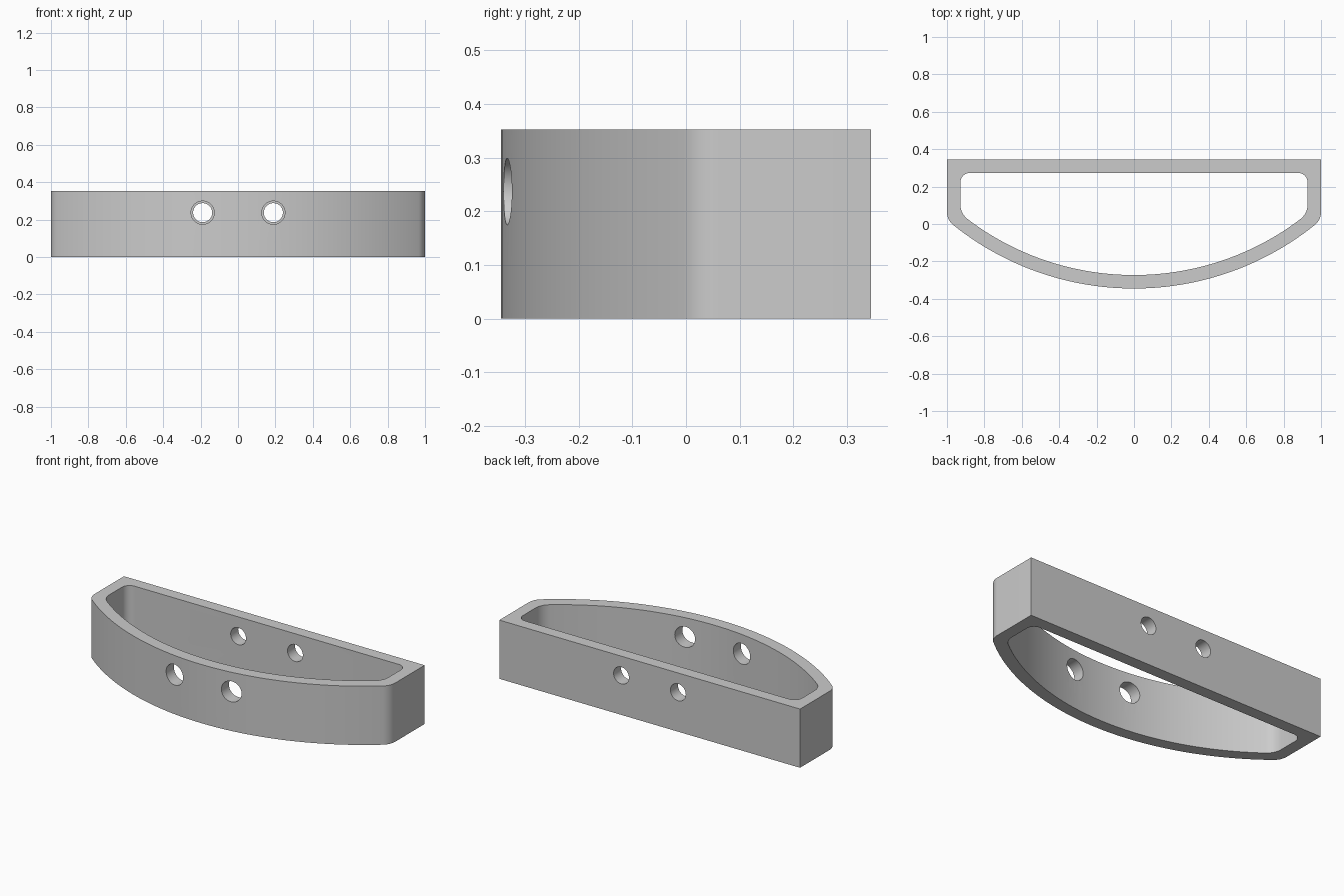
import bpy, bmesh, math

old = bpy.data.objects.get("Cube")
if old:
    bpy.data.objects.remove(old, do_unlink=True)

HEIGHT = 0.353
BACK = 0.345
WALL = 0.072
ARC_Y = 1.2             # centre of the bowed front
ARC_R = ARC_Y + BACK

grey = bpy.data.materials.new("plain grey")
grey.use_nodes = True
grey.diffuse_color = (0.6, 0.6, 0.6, 1)
grey.node_tree.nodes["Principled BSDF"].inputs["Base Color"].default_value = (0.6, 0.6, 0.6, 1)


def arc(cx, cy, r, a0, a1, n):
    return [(cx + r * math.cos(a0 + (a1 - a0) * i / n),
             cy + r * math.sin(a0 + (a1 - a0) * i / n)) for i in range(n + 1)]


def d_profile(half, back, big_r, fillet, back_fillet):
    """Closed D outline: straight back and sides, bowed front, rounded joins."""
    cx = half - fillet
    cy = ARC_Y - math.sqrt((big_r - fillet) ** 2 - cx ** 2)
    join = math.atan2(cy - ARC_Y, cx)
    right = arc(0, ARC_Y, big_r, -math.pi / 2, join, 24)
    right += arc(cx, cy, fillet, join, 0, 10)[1:]
    if back_fillet:
        right += arc(half - back_fillet, back - back_fillet, back_fillet, 0, math.pi / 2, 10)
    else:
        right.append((half, back))
    left = [(-x, y) for x, y in reversed(right[1:])]
    return right + left


def prism(name, outline, z0, z1):
    bm = bmesh.new()
    face = bm.faces.new([bm.verts.new((x, y, z0)) for x, y in outline])
    top = bmesh.ops.extrude_face_region(bm, geom=[face])["geom"]
    bmesh.ops.translate(bm, vec=(0, 0, z1 - z0),
                        verts=[v for v in top if isinstance(v, bmesh.types.BMVert)])
    bmesh.ops.recalc_face_normals(bm, faces=bm.faces)
    mesh = bpy.data.meshes.new(name)
    bm.to_mesh(mesh)
    bm.free()
    mesh.materials.append(grey)
    obj = bpy.data.objects.new(name, mesh)
    bpy.context.collection.objects.link(obj)
    return obj


def hole_cutter(name, x, y, radius):
    bpy.ops.mesh.primitive_cylinder_add(vertices=48, radius=radius, depth=0.3,
                                        location=(x, y, 0.237), rotation=(math.pi / 2, 0, 0))
    obj = bpy.context.object
    obj.name = name
    obj.data.materials.append(grey)
    return obj


# Solid body, then the open middle and the bolt holes
frame = prism("frame", d_profile(1.0, BACK, ARC_R, 0.09, 0), 0, HEIGHT)
cutters = [prism("opening_cutter",
                 d_profile(1 - WALL, BACK - WALL, ARC_R - WALL, 0.1, 0.05), -0.1, HEIGHT + 0.1)]
for side, x in (("left", 0.189), ("right", -0.189)):
    cutters.append(hole_cutter(side + "_front_hole_cutter", x, -BACK, 0.062))
    cutters.append(hole_cutter(side + "_back_hole_cutter", x, BACK, 0.051))

bpy.ops.object.select_all(action="DESELECT")
frame.select_set(True)
bpy.context.view_layer.objects.active = frame
for cutter in cutters:
    cutter.hide_render = True
    mod = frame.modifiers.new(cutter.name, "BOOLEAN")
    mod.operation = "DIFFERENCE"
    mod.solver = "EXACT"
    mod.object = cutter
    bpy.ops.object.modifier_apply(modifier=mod.name)
    bpy.data.objects.remove(cutter, do_unlink=True)

bpy.ops.object.shade_smooth_by_angle(angle=math.radians(30))
